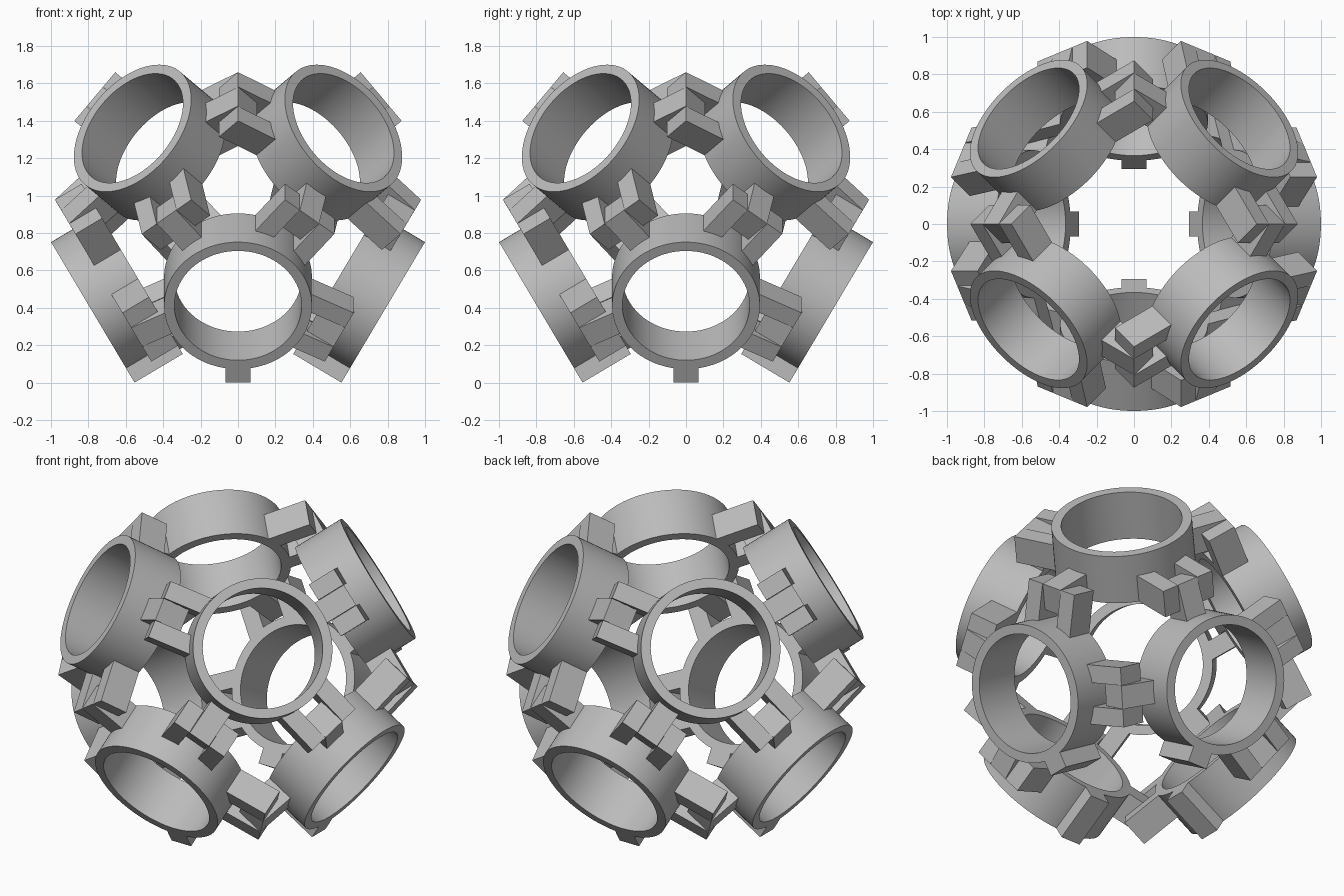
import bpy
import bmesh
from math import radians, cos, sin, tau
from mathutils import Matrix, Vector

cube = bpy.data.objects.get("Cube")
if cube:
    bpy.data.objects.remove(cube)

CENTRE = Vector((0, 0, 0.886))
TILT = radians(30.73)            # ring axes above and below the horizon
OUTER_R, INNER_R = 0.395, 0.34
NEAR, FAR = 0.628, 0.928         # ring ends, measured from the centre
FINGER_TOP, FINGER_TIP = 0.794, 0.608
ROOT = 0.345                     # fingers start inside the ring wall
HALF_TAB, HALF_HINGE = 0.066, 0.17
SEGMENTS = 96

grey = bpy.data.materials.new("plain grey")
grey.use_nodes = True
grey.diffuse_color = (0.5, 0.5, 0.5, 1)
grey.node_tree.nodes["Principled BSDF"].inputs["Base Color"].default_value = (0.5, 0.5, 0.5, 1)


def axis_at(azimuth, side):
    a = radians(azimuth)
    return Vector((cos(TILT) * cos(a), cos(TILT) * sin(a), side * sin(TILT)))


def frame(axis, toward):
    """Columns: sideways, radial, along the ring axis."""
    radial = (toward - axis * toward.dot(axis)).normalized()
    side = radial.cross(axis)
    return Matrix((side, radial, axis)).transposed().to_4x4()


def finish(name, bm, matrix, smooth=False):
    bmesh.ops.recalc_face_normals(bm, faces=bm.faces)
    mesh = bpy.data.meshes.new(name)
    bm.to_mesh(mesh)
    bm.free()
    mesh.materials.append(grey)
    obj = bpy.data.objects.new(name, mesh)
    obj.matrix_world = Matrix.Translation(CENTRE) @ matrix
    bpy.context.collection.objects.link(obj)
    if smooth:
        bpy.ops.object.select_all(action='DESELECT')
        obj.select_set(True)
        bpy.context.view_layer.objects.active = obj
        bpy.ops.object.shade_smooth_by_angle(angle=radians(30))
    return obj


def ring(name, axis):
    bm = bmesh.new()
    profile = [(INNER_R, NEAR), (OUTER_R, NEAR), (OUTER_R, FAR), (INNER_R, FAR)]
    loops = []
    for i in range(SEGMENTS):
        a = tau * i / SEGMENTS
        loops.append([bm.verts.new((r * cos(a), r * sin(a), h)) for r, h in profile])
    for i, loop in enumerate(loops):
        after = loops[(i + 1) % SEGMENTS]
        for j in range(4):
            k = (j + 1) % 4
            bm.faces.new((loop[j], after[j], after[k], loop[k]))
    finish(name, bm, frame(axis, Vector((0, 0, 1))), smooth=True)


def blocks(name, axis, toward, spans, tip, top):
    """Boxes standing on the ring wall, one for each sideways span."""
    bm = bmesh.new()
    for lo, hi in spans:
        size = Vector((hi - lo, tip - ROOT, top - NEAR))
        mid = Vector((hi + lo, tip + ROOT, top + NEAR)) / 2
        bmesh.ops.create_cube(bm, size=1, matrix=Matrix.Translation(mid) @ Matrix.Diagonal(size).to_4x4())
    finish(name, bm, frame(axis, toward))


def hinge(name, double, single):
    gap = HALF_TAB + 0.002
    blocks(name + "_outer_fingers", double, single,
           [(-HALF_HINGE, -gap), (gap, HALF_HINGE)], FINGER_TIP, FINGER_TOP)
    blocks(name + "_middle_finger", single, double,
           [(-HALF_TAB, HALF_TAB)], FINGER_TIP, FINGER_TOP)


for i, place in enumerate(("right_hand_x", "back", "left_hand_x", "front")):
    place = ("left", "back", "right", "front")[i]
    turn = 90 * i
    low, low_next = axis_at(turn, -1), axis_at(turn + 90, -1)
    up, up_next = axis_at(turn + 45, 1), axis_at(turn + 135, 1)
    # Rings
    ring("lower_ring_" + place, low)
    ring("upper_ring_" + place, up)
    # Foot tab under each lower ring
    blocks("foot_tab_" + place, low, Vector((0, 0, -1)), [(-HALF_TAB, HALF_TAB)], 0.479, FAR)
    # Interlocking hinges between neighbouring rings
    hinge("lower_hinge_" + place, low, low_next)
    hinge("upper_hinge_" + place, up_next, up)
    hinge("rising_hinge_" + place, low, up)
    hinge("falling_hinge_" + place, up, low_next)
